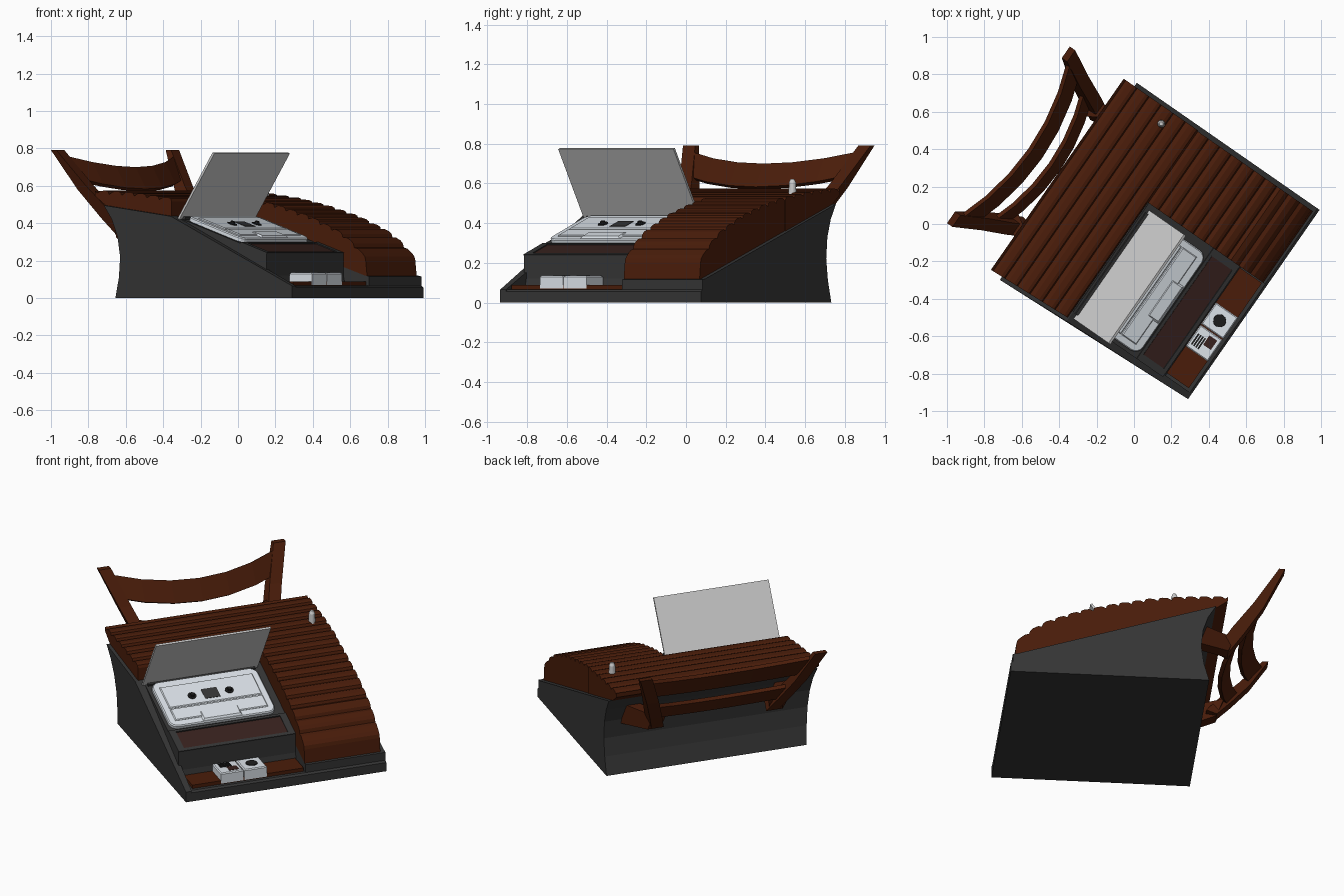
import bpy, bmesh, math
from mathutils import Matrix, Vector

if "Cube" in bpy.data.objects:
    bpy.data.objects.remove(bpy.data.objects["Cube"])

# Local frame: X across the console, Y from front edge to back, Z up
WORLD = Matrix.Translation((0.289, -0.936, 0)) @ Matrix.Rotation(math.radians(55.2), 4, 'Z')
# Sloped deck frame: Y runs up the slope
DECK = Matrix.Translation((0, 0.18, 0.235)) @ Matrix.Rotation(math.atan(0.34), 4, 'X')


def material(name, rgb):
    m = bpy.data.materials.new(name)
    m.diffuse_color = (*rgb, 1)
    m.use_nodes = True
    m.node_tree.nodes["Principled BSDF"].inputs["Base Color"].default_value = m.diffuse_color
    return m


WOOD = material("wood", (0.068, 0.012, 0.003))
DARKWOOD = material("dark_wood", (0.04, 0.016, 0.013))
DARK = material("charcoal", (0.036, 0.036, 0.036))
BLACK = material("black", (0.012, 0.012, 0.012))
WHITE = material("pale_plastic", (0.72, 0.77, 0.82))
GLASS = material("grey_cover", (0.55, 0.55, 0.55))


def finish(name, bm, mat, frame=Matrix()):
    bmesh.ops.recalc_face_normals(bm, faces=bm.faces)
    bm.transform(WORLD @ frame)
    me = bpy.data.meshes.new(name)
    bm.to_mesh(me)
    bm.free()
    me.materials.append(mat)
    ob = bpy.data.objects.new(name, me)
    bpy.context.collection.objects.link(ob)
    return ob


def box(name, x0, x1, y0, y1, z0, z1, mat, frame=Matrix(), round_corners=0, bevel=0):
    bm = bmesh.new()
    bmesh.ops.create_cube(bm, size=1)
    for v in bm.verts:
        v.co = ((x0 + x1) / 2 + v.co.x * (x1 - x0), (y0 + y1) / 2 + v.co.y * (y1 - y0),
                (z0 + z1) / 2 + v.co.z * (z1 - z0))
    if round_corners:
        edges = [e for e in bm.edges if abs(e.verts[0].co.z - e.verts[1].co.z) > 1e-5]
        bmesh.ops.bevel(bm, geom=edges, offset=round_corners, segments=4, profile=0.5, affect='EDGES')
    if bevel:
        edges = [e for e in bm.edges if min(v.co.z for v in e.verts) > z1 - 1e-5]
        bmesh.ops.bevel(bm, geom=edges, offset=bevel, segments=1, affect='EDGES')
    return finish(name, bm, mat, frame)


def extrude(name, profile, x0, x1, mat, warp=None):
    """Extrude a (depth, height) profile across X, optionally warping vertices."""
    bm = bmesh.new()
    face = bm.faces.new([bm.verts.new((x0, y, z)) for y, z in profile])
    out = bmesh.ops.extrude_face_region(bm, geom=[face])
    for v in out["geom"]:
        if isinstance(v, bmesh.types.BMVert):
            v.co.x = x1
    if warp:
        for v in bm.verts:
            warp(v.co)
    return finish(name, bm, mat)


def cylinder(name, x, y, z0, z1, r0, r1, mat, frame=Matrix(), sides=16):
    bm = bmesh.new()
    bmesh.ops.create_cone(bm, cap_ends=True, segments=sides, radius1=r0, radius2=r1, depth=z1 - z0,
                          matrix=Matrix.Translation((x, y, (z0 + z1) / 2)))
    return finish(name, bm, mat, frame)


# Console body with concave back
BACK = [(1.19, 0.495), (1.145, 0.42), (1.115, 0.33), (1.105, 0.22), (1.12, 0.11), (1.15, 0)]


def flare(co):
    if co.x < 0.01:
        co.x -= 0.05 * (co.y / 1.18) * (co.z / 0.49)


extrude("body_right", [(0, 0), (0, 0.055), (0.012, 0.065), (0.012, 0.115), (0.04, 0.12)] + BACK,
        0.74, 1.232, DARK)
extrude("body_left", [(0, 0), (0, 0.055), (0.012, 0.065), (0.17, 0.075), (0.18, 0.12),
                      (0.77, 0.4), (0.8, 0.435)] + BACK, 0.03, 0.74, DARK)
extrude("side_panel_left", [(0, 0), (0, 0.065), (0.77, 0.437)] + BACK, 0, 0.035, DARK, flare)
extrude("deck_box", [(0.18, 0.07), (0.18, 0.235), (0.77, 0.435), (0.8, 0.3)], 0.02, 0.74, DARK)

# Roll-top slats: 10 narrow ones beside the deck, 6 full width behind it
CURVE = [(0.035, 0.21), (0.127, 0.295), (0.218, 0.355), (0.4, 0.43), (0.6, 0.487),
         (0.78, 0.525), (1.0, 0.553), (1.26, 0.568)]


def height(y):
    for (ya, za), (yb, zb) in zip(CURVE, CURVE[1:]):
        if y <= yb + 1e-6:
            return za + (zb - za) * (y - ya) / (yb - ya)
    return CURVE[-1][1]


def slat_profile(y0, y1, count):
    pts, step = [], (y1 - y0) / count
    for i in range(count):
        for f, lift in ((0, -0.009), (0.08, 0.006), (0.3, 0.01), (0.7, 0.006), (0.95, -0.007)):
            y = y0 + step * (i + f)
            pts.append((y, height(y) + lift))
    return pts


extrude("slats_front", [(0.025, 0.11)] + slat_profile(0.035, 0.777, 10) + [(0.777, 0.52), (0.777, 0.34)],
        0.74, 1.205, WOOD)


def slat_flare(co):
    if co.x < 0.5:
        co.x -= 0.05 * (co.y - 0.777)


extrude("slats_back", [(0.777, 0.36)] + slat_profile(0.777, 1.25, 6)
        + [(1.26, 0.572), (1.26, 0.545), (1.185, 0.49)], -0.01, 1.21, WOOD, slat_flare)
cylinder("peg", 1.127, 0.958, 0.53, 0.605, 0.021, 0.018, GLASS)
cylinder("peg_tip", 1.127, 0.958, 0.605, 0.622, 0.018, 0.01, GLASS)

# Wooden ledge with two small pale boxes
box("ledge", 0.05, 0.735, 0.03, 0.178, 0.06, 0.088, WOOD)
for i, x in enumerate((0.225, 0.37)):
    box(f"control_box_{i + 1}", x, x + 0.14, 0.028, 0.172, 0.07, 0.135, WHITE, bevel=0.006)
cylinder("control_dial", 0.44, 0.1, 0.13, 0.139, 0.036, 0.034, BLACK)
box("control_label", 0.285, 0.345, 0.05, 0.1, 0.13, 0.137, DARKWOOD)
for i in range(4):
    box(f"control_slot_{i + 1}", 0.25, 0.32, 0.105 + i * 0.014, 0.114 + i * 0.014, 0.13, 0.138, BLACK)

# Inset panel with raised frame on the sloped deck
box("deck_panel", 0.06, 0.70, 0.025, 0.16, -0.01, 0.003, DARKWOOD, DECK)
for i, (x0, x1, y0, y1) in enumerate(((0.02, 0.74, 0, 0.022), (0.02, 0.74, 0.163, 0.18),
                                      (0.02, 0.06, 0, 0.18), (0.70, 0.74, 0, 0.18))):
    box(f"panel_frame_{i + 1}", x0, x1, y0, y1, -0.01, 0.008, DARK, DECK)

# Pale tray with spindles, window and details
box("tray", 0.04, 0.69, 0.19, 0.57, 0.0, 0.024, WHITE, DECK, round_corners=0.05, bevel=0.006)
box("tray_upper_panel", 0.08, 0.65, 0.34, 0.52, 0.02, 0.03, WHITE, DECK, bevel=0.005)
box("tray_lower_panel", 0.08, 0.65, 0.235, 0.333, 0.02, 0.03, WHITE, DECK, bevel=0.005)
box("tray_front_tab", 0.24, 0.48, 0.2, 0.28, 0.02, 0.034, WHITE, DECK, bevel=0.01)
box("tray_window", 0.31, 0.405, 0.37, 0.45, 0.025, 0.032, DARK, DECK)
for i, x in enumerate((0.243, 0.472)):
    cylinder(f"spindle_base_{i + 1}", x, 0.41, 0.025, 0.034, 0.026, 0.026, BLACK, DECK)
    cylinder(f"spindle_{i + 1}", x, 0.41, 0.034, 0.046, 0.015, 0.012, BLACK, DECK, 8)

# Open cover leaning forward over the tray
extrude("cover", [(0.748, 0.425), (0.737, 0.42), (0.508, 0.772), (0.52, 0.778)], 0.003, 0.71, GLASS)
box("cover_hinge", 0.03, 0.69, 0.57, 0.61, 0, 0.015, DARK, DECK)

# Splayed chair back leaning away behind the console, on two short arms
POST = [(1.22, 0.35), (1.28, 0.32), (1.37, 0.43), (1.48, 0.58), (1.595, 0.79), (1.56, 0.79),
        (1.42, 0.6), (1.3, 0.46)]
ARM = [(1.09, 0.3), (1.28, 0.32), (1.32, 0.42), (1.13, 0.43)]
MID = 0.612
for side, name in ((-1, "left"), (1, "right")):
    def splay(co, s=side):
        co.x = MID + s * (co.x + 0.185 * (co.z - 0.32) / 0.47)

    def bend(co, s=side):
        co.x = MID + s * (co.x - 0.6 * (co.y - 1.09))
    extrude(f"back_post_{name}", POST, 0.315, 0.39, WOOD, splay)
    extrude(f"back_arm_{name}", ARM, 0.45, 0.53, WOOD, bend)


def rail(name, half, y_mid, z_mid, bow, rise, width, thick):
    bm = bmesh.new()
    w = Vector((0, 0.5, 0.866)) * width / 2
    n = Vector((0, -0.866, 0.5)) * thick / 2
    rings = []
    for i in range(7):
        t = i / 3 - 1
        c = Vector((MID + half * t, y_mid + bow * t * t, z_mid + rise * t * t))
        rings.append([bm.verts.new(c + a * w + b * n) for a, b in ((-1, -1), (1, -1), (1, 1), (-1, 1))])
    for r, s in zip(rings, rings[1:]):
        for k in range(4):
            bm.faces.new((r[k], r[(k + 1) % 4], s[(k + 1) % 4], s[k]))
    bm.faces.new(rings[0])
    bm.faces.new(rings[-1])
    finish(name, bm, WOOD)


rail("back_top_rail", 0.51, 1.42, 0.635, 0.1, 0.06, 0.135, 0.025)
rail("back_lower_rail", 0.43, 1.295, 0.43, 0.085, 0.05, 0.1, 0.025)
